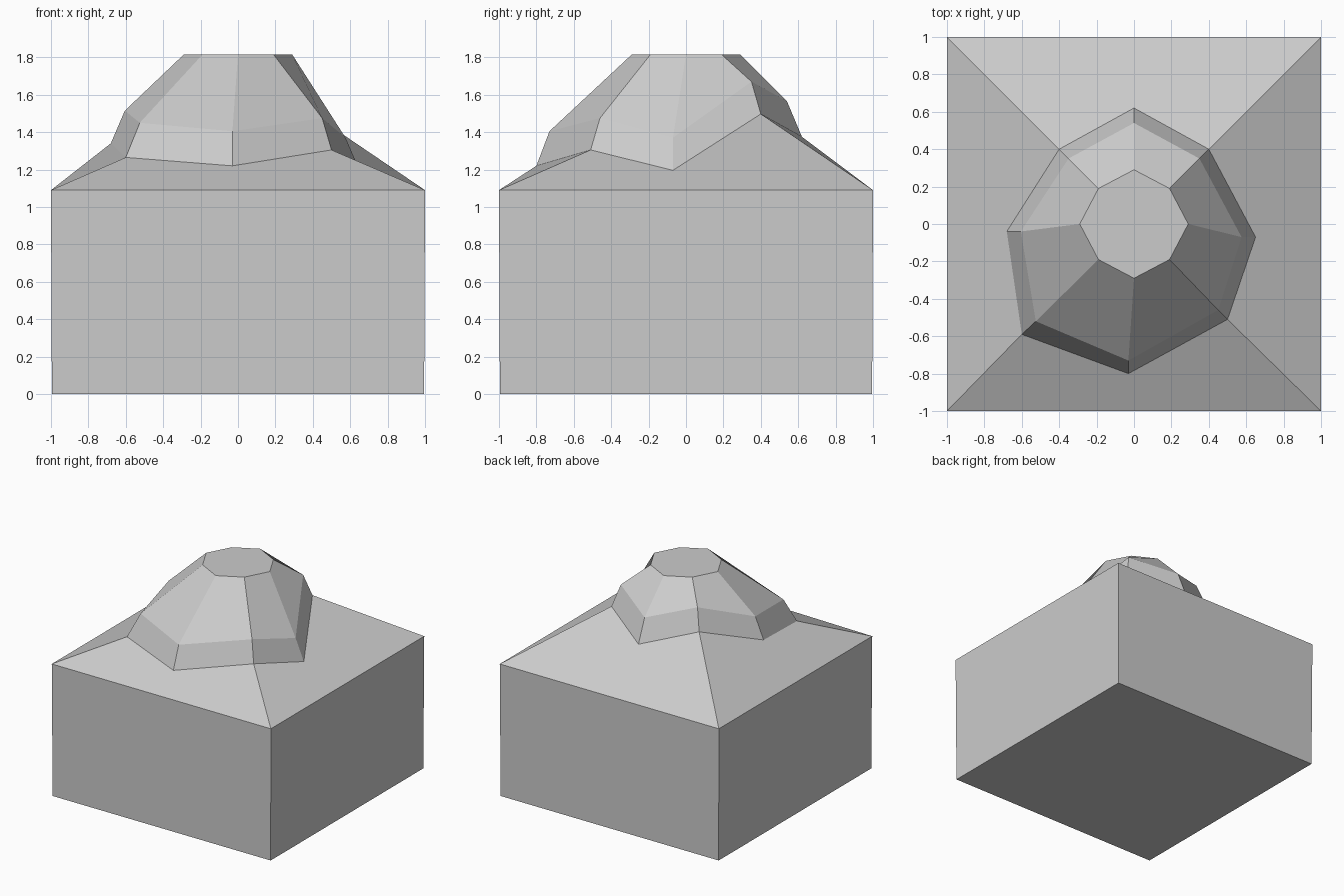
import bpy
import bmesh

cube = bpy.data.objects.get("Cube")
if cube:
    bpy.data.objects.remove(cube, do_unlink=True)

stone = bpy.data.materials.new("plain_grey")
stone.use_nodes = True
GREY = (0.6, 0.6, 0.6, 1)
stone.diffuse_color = GREY
stone.node_tree.nodes["Principled BSDF"].inputs["Base Color"].default_value = GREY

bm = bmesh.new()


def ring(points):
    return [bm.verts.new(p) for p in points]


def bridge(lower, upper):
    n = len(lower)
    for i in range(n):
        j = (i + 1) % n
        bm.faces.new((lower[i], lower[j], upper[j], upper[i]))


def square(half, z):
    return ring([(x * half, y * half, z) for x, y in ((1, 1), (-1, 1), (-1, -1), (1, -1))])


# Square block, very slightly narrower at the foot
foot = square(0.995, 0)
eaves = square(1, 1.09)
bm.faces.new(foot[::-1])
bridge(foot, eaves)

# Uneven eight-sided mound: base, shoulder and flat crown, from the +x/+y corner round
base = ring([(0.4, 0.4, 1.497), (0, 0.62, 1.375), (-0.4, 0.4, 1.5), (-0.68, -0.04, 1.34),
             (-0.6, -0.59, 1.265), (-0.03, -0.8, 1.22), (0.5, -0.51, 1.305), (0.65, -0.07, 1.196)])
shoulder = ring([(0.35, 0.35, 1.67), (0, 0.54, 1.565), (-0.35, 0.35, 1.67), (-0.605, -0.04, 1.515),
                 (-0.525, -0.52, 1.45), (-0.03, -0.73, 1.405), (0.45, -0.46, 1.475), (0.575, -0.07, 1.37)])
R, D = 0.29, 0.19
crown = ring([(x, y, 1.815) for x, y in
              ((D, D), (0, R), (-D, D), (-R, 0), (-D, -D), (0, -R), (D, -D), (R, 0))])
bridge(base, shoulder)
bridge(shoulder, crown)
bm.faces.new(crown)

# Four sloping shelves from the block edge up to the mound
for side in range(4):
    nxt = (side + 1) % 4
    arc = [base[(side * 2 + k) % 8] for k in (2, 1, 0)]
    bm.faces.new([eaves[side], eaves[nxt]] + arc)

bm.normal_update()
mesh = bpy.data.meshes.new("block_with_mound")
bm.to_mesh(mesh)
bm.free()
mesh.materials.append(stone)
bpy.context.collection.objects.link(bpy.data.objects.new("block_with_mound", mesh))
